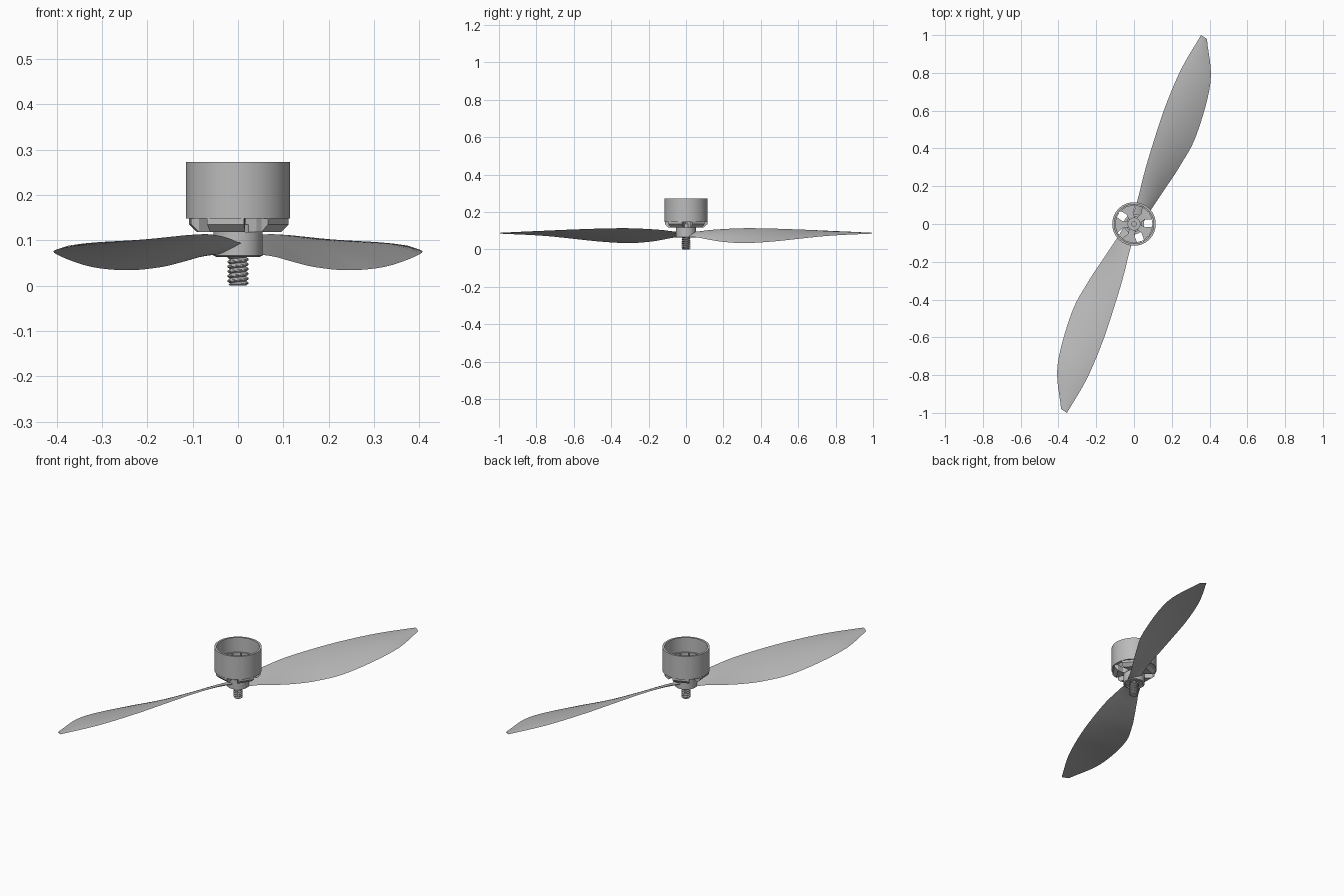
import bpy, bmesh, math
from mathutils import Vector, Matrix

cube = bpy.data.objects.get("Cube")
if cube:
    bpy.data.objects.remove(cube)

grey = bpy.data.materials.new("mid_grey")
grey.use_nodes = True
grey.diffuse_color = (0.5, 0.5, 0.5, 1)
grey.node_tree.nodes["Principled BSDF"].inputs["Base Color"].default_value = (0.5, 0.5, 0.5, 1)


def finish(name, bm, angle=35):
    bmesh.ops.recalc_face_normals(bm, faces=bm.faces)
    mesh = bpy.data.meshes.new(name)
    bm.to_mesh(mesh)
    bm.free()
    mesh.materials.append(grey)
    obj = bpy.data.objects.new(name, mesh)
    bpy.context.collection.objects.link(obj)
    bpy.ops.object.select_all(action="DESELECT")
    obj.select_set(True)
    bpy.context.view_layer.objects.active = obj
    bpy.ops.object.shade_smooth_by_angle(angle=math.radians(angle))
    return obj


def bridge(bm, a, b):
    n = len(a)
    for i in range(n):
        bm.faces.new((a[i], a[(i + 1) % n], b[(i + 1) % n], b[i]))


def ring_part(name, profile, closed=True, n=64):
    """Turn a (radius, z) profile round the z axis."""
    bm = bmesh.new()
    rings = [[bm.verts.new((r * math.cos(math.tau * i / n), r * math.sin(math.tau * i / n), z))
              for i in range(n)] for r, z in profile]
    for a, b in zip(rings, rings[1:]):
        bridge(bm, a, b)
    if closed:
        bridge(bm, rings[-1], rings[0])
    else:
        bm.faces.new(rings[0])
        bm.faces.new(rings[-1])
    return finish(name, bm)


def add_prism(bm, low, high):
    a = [bm.verts.new(p) for p in low]
    b = [bm.verts.new(p) for p in high]
    bridge(bm, a, b)
    bm.faces.new(a)
    bm.faces.new(b)


# Motor bell: an open cylinder with a thin wall
ring_part("motor_bell", [(0.115, 0.148), (0.115, 0.273), (0.104, 0.273), (0.104, 0.148)])

# Magnets lining the bell
bm = bmesh.new()
count = 14
for k in range(count):
    outline = []
    for r, steps in ((0.105, (-2, -1, 0, 1, 2)), (0.097, (2, 1, 0, -1, -2))):
        outline += [(r * math.cos(math.tau * (k + s * 0.22) / count),
                     r * math.sin(math.tau * (k + s * 0.22) / count)) for s in steps]
    add_prism(bm, [(x, y, 0.15) for x, y in outline], [(x, y, 0.195) for x, y in outline])
finish("magnets", bm)

# Five flared spokes under the bell, chamfered at their outer ends
bm = bmesh.new()
stations = [(0.025, 0.016, 0.118), (0.06, 0.018, 0.118), (0.088, 0.04, 0.118), (0.106, 0.042, 0.135)]
for k in range(5):
    spin = Matrix.Rotation(math.radians(39 + 72 * k), 3, "Z")
    loops = []
    for r, w, bottom in stations:
        loops.append([bm.verts.new(spin @ Vector(p)) for p in
                      ((r, -w, bottom), (r, w, bottom), (r, w, 0.15), (r, -w, 0.15))])
    for a, b in zip(loops, loops[1:]):
        bridge(bm, a, b)
    bm.faces.new(loops[0])
    bm.faces.new(loops[-1])
finish("bell_spokes", bm, 20)

# Hub and collar carrying the blades
ring_part("hub", [(0.022, 0.07), (0.044, 0.07), (0.046, 0.063), (0.054, 0.066),
                  (0.054, 0.118), (0.042, 0.118), (0.042, 0.135), (0.022, 0.135)])
ring_part("bell_boss", [(0.034, 0.12), (0.034, 0.158), (0.013, 0.158), (0.013, 0.12)])
ring_part("inner_shaft", [(0.014, 0.055), (0.014, 0.15)], closed=False, n=32)

# Threaded shaft: radius follows a helical ridge
bm = bmesh.new()
sides, rows, pitch, length = 36, 66, 0.0105, 0.066
rings = []
for j in range(rows + 1):
    z = length * j / rows
    ring = []
    for i in range(sides):
        phase = (z / pitch - i / sides) % 1
        ridge = min(1, 1.5 * (1 - abs(2 * phase - 1)))
        r = 0.0175 + 0.0055 * ridge
        if z < 0.004:
            r = min(r, 0.018 + z)
        a = math.tau * i / sides
        ring.append(bm.verts.new((r * math.cos(a), r * math.sin(a), z)))
    rings.append(ring)
for a, b in zip(rings, rings[1:]):
    bridge(bm, a, b)
bm.faces.new(rings[0])
bm.faces.new(rings[-1])
finish("threaded_shaft", bm, 30)

# Blade edges from root to tip: high edge and low edge
high = [(-0.03, 0.01, 0.088), (0.0, 0.07, 0.096), (0.022, 0.14, 0.105), (0.06, 0.29, 0.113),
        (0.105, 0.44, 0.112), (0.165, 0.62, 0.106), (0.25, 0.82, 0.097), (0.355, 1.0, 0.088)]
low = [(0.04, -0.01, 0.07), (0.08, 0.06, 0.064), (0.12, 0.12, 0.053), (0.17, 0.195, 0.041),
       (0.245, 0.31, 0.034), (0.33, 0.47, 0.043), (0.405, 0.75, 0.072), (0.386, 0.98, 0.084)]


def along(points, t):
    """Smooth curve through the points, t from 0 to 1."""
    p = [Vector(q) for q in points]
    p = [2 * p[0] - p[1]] + p + [2 * p[-1] - p[-2]]
    s = t * (len(points) - 1)
    i = min(int(s), len(points) - 2)
    u = s - i
    a, b, c, d = p[i:i + 4]
    return 0.5 * (2 * b + (c - a) * u + (2 * a - 5 * b + 4 * c - d) * u ** 2
                  + (3 * b - a - 3 * c + d) * u ** 3)


def build_blade(name, degrees):
    bm = bmesh.new()
    spin = Matrix.Rotation(math.radians(degrees), 3, "Z")
    chord, span, loops = 12, 42, []
    for j in range(span + 1):
        t = j / span
        h, l = along(high, t), along(low, t)
        width = (h - l).length
        thick = 0.007 * (1 - t) + 0.0015
        loop = []
        for i in range(2 * chord):
            side = 1 if i < chord else -1
            f = (i if i < chord else 2 * chord - i) / chord
            arch = 4 * f * (1 - f)
            p = h.lerp(l, f)
            p.z += arch * (0.035 * width + side * thick)
            loop.append(bm.verts.new(spin @ p))
        loops.append(loop)
    for a, b in zip(loops, loops[1:]):
        bridge(bm, a, b)
    bm.faces.new(loops[0])
    bm.faces.new(loops[-1])
    finish(name, bm, 40)


build_blade("rear_blade", 0)
build_blade("front_blade", 180)
